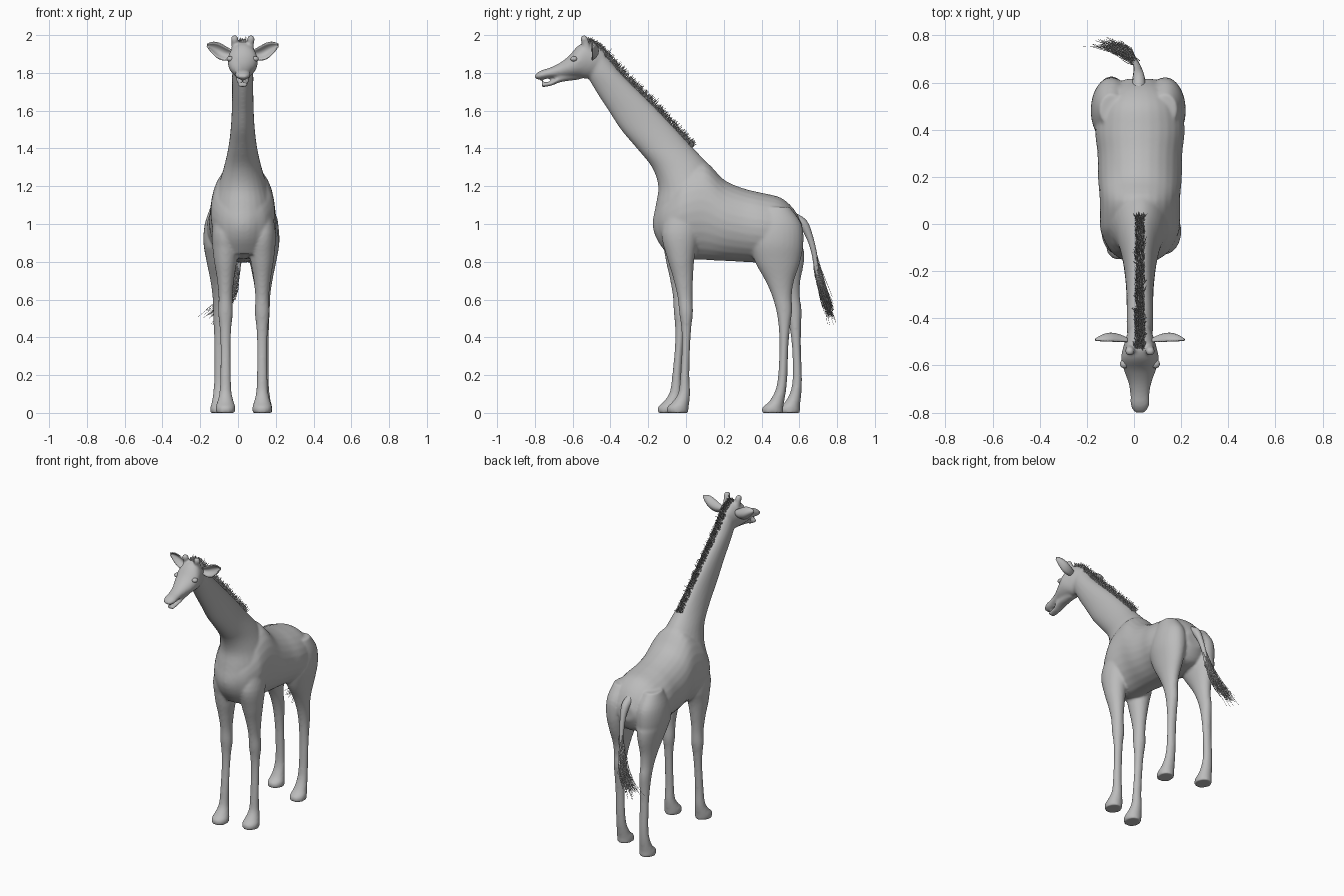
import bpy, bmesh, math, random
from mathutils import Vector

random.seed(4)
cube = bpy.data.objects.get("Cube")
if cube:
    bpy.data.objects.remove(cube)

MID = 0.025  # the animal's own centre line

grey = bpy.data.materials.new("plain grey")
grey.use_nodes = True
grey.diffuse_color = (0.5, 0.5, 0.5, 1)
grey.node_tree.nodes["Principled BSDF"].inputs["Base Color"].default_value = (0.5, 0.5, 0.5, 1)


def catmull(rows, steps=4):
    """Smoothly interpolate rows of numbers."""
    out = []
    for i in range(len(rows) - 1):
        a, b, c, d = (rows[max(0, min(len(rows) - 1, i + k))] for k in (-1, 0, 1, 2))
        for s in range(steps):
            t = s / steps
            out.append([q + 0.5 * t * (r - p + t * (2 * p - 5 * q + 4 * r - e + t * (3 * (q - r) + e - p)))
                        for p, q, r, e in zip(a, b, c, d)])
    return out + [list(rows[-1])]


def loft(bm, axis, rows, x=MID, shift=None, sides=28):
    """Elliptical slices: rows are (position, low, high, half width)."""
    rings = []
    for pos, lo, hi, half in catmull(rows):
        off = shift(pos) if shift else 0
        ring = []
        for k in range(sides):
            a = math.tau * k / sides
            u = (lo + hi) / 2 + math.sin(a) * (hi - lo) / 2 + off
            w = x + math.cos(a) * half
            ring.append(bm.verts.new((w, u, pos) if axis == "z" else (w, pos, u)))
        rings.append(ring)
    for r0, r1 in zip(rings, rings[1:]):
        for k in range(sides):
            n = (k + 1) % sides
            bm.faces.new((r0[k], r0[n], r1[n], r1[k]))
    bm.faces.new(rings[0])
    bm.faces.new(rings[-1])


def finish(obj):
    """Turn curves and modifiers into a smooth mesh with the material."""
    bpy.ops.object.select_all(action="DESELECT")
    obj.select_set(True)
    bpy.context.view_layer.objects.active = obj
    bpy.ops.object.convert(target="MESH")
    obj = bpy.context.view_layer.objects.active
    obj.data.materials.clear()
    obj.data.materials.append(grey)
    bpy.ops.object.shade_smooth()
    return obj


def add(name, data):
    obj = bpy.data.objects.new(name, data)
    bpy.context.collection.objects.link(obj)
    return obj


def mesh_from(name, bm):
    bmesh.ops.recalc_face_normals(bm, faces=bm.faces)
    me = bpy.data.meshes.new(name)
    bm.to_mesh(me)
    bm.free()
    return add(name, me)


def strands(name, paths, depth):
    """Thin round hairs; each path is a list of (point, radius)."""
    cu = bpy.data.curves.new(name, "CURVE")
    cu.dimensions = "3D"
    cu.bevel_depth = depth
    cu.bevel_resolution = 0
    cu.use_fill_caps = True
    for path in paths:
        sp = cu.splines.new("POLY")
        sp.points.add(len(path) - 1)
        for pt, (co, r) in zip(sp.points, path):
            pt.co = (*co, 1)
            pt.radius = r
    return finish(add(name, cu))


# Trunk, neck and head
bm = bmesh.new()
loft(bm, "y", [(-.16, .95, 1.08, .06), (-.12, .87, 1.16, .12), (-.05, .83, 1.25, .16),
               (0, .815, 1.3, .17), (.1, .81, 1.33, .17), (.2, .805, 1.235, .178),
               (.3, .8, 1.19, .18), (.4, .795, 1.165, .19), (.5, .8, 1.14, .175),
               (.57, .82, 1.08, .13), (.615, .9, 1.0, .06)])
loft(bm, "z", [(.84, -.1, .06, .11), (.92, -.155, .15, .135), (1.0, -.177, .2, .15),
               (1.1, -.16, .2, .155), (1.2, -.147, .18, .13), (1.3, -.18, .13, .1),
               (1.4, -.26, .04, .077), (1.5, -.345, -.05, .064), (1.6, -.41, -.145, .058),
               (1.7, -.475, -.245, .056), (1.8, -.53, -.345, .056), (1.88, -.55, -.41, .05)])
loft(bm, "y", [(-.43, 1.85, 1.91, .035), (-.47, 1.79, 1.945, .055), (-.52, 1.77, 1.965, .07),
               (-.57, 1.775, 1.945, .08), (-.62, 1.775, 1.89, .068), (-.67, 1.775, 1.852, .05),
               (-.72, 1.772, 1.828, .041), (-.77, 1.764, 1.812, .04), (-.8, 1.77, 1.79, .022)])
# Lower jaw, slightly open
loft(bm, "y", [(-.56, 1.765, 1.81, .03), (-.66, 1.752, 1.79, .036),
               (-.71, 1.733, 1.758, .03), (-.765, 1.723, 1.747, .024)])

# Legs: the pairs stand a little apart in stride
front = [(0, -.1, .012, .05), (.03, -.1, .014, .052), (.06, -.07, .018, .043), (.11, -.04, .022, .032),
         (.2, -.03, .018, .028), (.35, -.022, .022, .027), (.45, -.025, .028, .031),
         (.53, -.036, .037, .039), (.62, -.046, .034, .037), (.72, -.07, .038, .047),
         (.82, -.1, .045, .063), (.95, -.13, .07, .072), (1.08, -.09, .08, .05)]
hind = [(0, .4, .515, .05), (.03, .405, .515, .05), (.06, .44, .52, .042), (.12, .473, .53, .034),
        (.2, .488, .537, .03), (.35, .495, .542, .03), (.46, .49, .552, .033), (.54, .478, .562, .036),
        (.62, .455, .56, .039), (.7, .42, .572, .05), (.8, .365, .605, .07), (.9, .34, .622, .087),
        (1.0, .36, .612, .08), (1.09, .42, .55, .05)]


def stride(amount):
    return lambda z: amount * max(0, 1 - z / 0.87) ** 0.6


loft(bm, "z", front, .128)
loft(bm, "z", front, -.066, stride(-.05))
loft(bm, "z", hind, .132)
loft(bm, "z", hind, -.096, stride(.09))

# Horns
for side in (-1, 1):
    loft(bm, "z", [(1.91, -.545, -.5, .018), (1.95, -.55, -.51, .016),
                   (1.98, -.56, -.518, .021), (2.0, -.55, -.528, .012)], MID + side * .043)

body = mesh_from("body", bm)
fuse = body.modifiers.new("fuse", "REMESH")
fuse.mode = "VOXEL"
fuse.voxel_size = 0.008
soft = body.modifiers.new("soften", "SMOOTH")
soft.factor = 0.5
soft.iterations = 7
finish(body)

# Ears (cupped leaves) and eyes
for side, label in ((1, "left"), (-1, "right")):
    bm = bmesh.new()
    grid = []
    for d, lo, hi in catmull([(.05, 1.885, 1.915), (.085, 1.868, 1.935), (.125, 1.875, 1.957),
                              (.16, 1.905, 1.962), (.188, 1.94, 1.952)], 3):
        row = []
        for k in range(9):
            v = k / 4 - 1
            cup = (1 - v * v) * (hi - lo) * 0.4
            row.append(bm.verts.new((MID + side * d, -.5 + cup + .04 * (d - .05), lo + (hi - lo) * (v + 1) / 2)))
        grid.append(row)
    for r0, r1 in zip(grid, grid[1:]):
        for k in range(8):
            bm.faces.new((r0[k], r0[k + 1], r1[k + 1], r1[k]))
    ear = mesh_from(label + "_ear", bm)
    thick = ear.modifiers.new("thickness", "SOLIDIFY")
    thick.thickness = 0.007
    thick.offset = 0
    finish(ear)

    bm = bmesh.new()
    bmesh.ops.create_uvsphere(bm, u_segments=16, v_segments=10, radius=.019)
    for vert in bm.verts:
        vert.co.z *= 0.75
        vert.co += Vector((MID + side * .066, -.593, 1.874))
    finish(mesh_from(label + "_eye", bm))

# Tail
tail_path = catmull([(.02, .57, 1.03, .03), (.02, .62, 1.0, .026), (.016, .655, .93, .018),
                     (.008, .68, .84, .014), (0, .692, .76, .012), (-.012, .705, .7, .007)], 5)
cu = bpy.data.curves.new("tail", "CURVE")
cu.dimensions = "3D"
cu.bevel_depth = 1
cu.bevel_resolution = 4
cu.use_fill_caps = True
sp = cu.splines.new("POLY")
sp.points.add(len(tail_path) - 1)
for pt, (x, y, z, r) in zip(sp.points, tail_path):
    pt.co = (x, y, z, 1)
    pt.radius = r
finish(add("tail", cu))


def jitter(sx, sy, sz):
    return Vector((random.gauss(0, sx), random.gauss(0, sy), random.gauss(0, sz)))


# Tail tuft
tuft = []
for i in range(240):
    root = Vector(random.choice(tail_path[15:])[:3]) + jitter(.006, .006, .01)
    bend = Vector((-.02, .725, .63)) + jitter(.018, .018, .02)
    tip = Vector((-.12, .77, .51)) + jitter(.035, .012, .02)
    reach = random.uniform(.65, 1)
    path = []
    for k in range(6):
        t = reach * k / 5
        path.append((root * (1 - t) ** 2 + bend * 2 * t * (1 - t) + tip * t * t, 1 - .12 * k))
    tuft.append(path)
strands("tail_tuft", tuft, .002)

# Mane
crest = catmull([(-.53, 1.96), (-.46, 1.925), (-.345, 1.8), (-.145, 1.6), (.03, 1.41)], 60)
mane = []
for i in range(1500):
    y, z = random.choice(crest)
    root = Vector((MID + random.uniform(-.017, .017), y - .008, z - .008))
    grow = Vector((0, .7, .7)) * random.uniform(.022, .04) + jitter(.005, .006, .006)
    mane.append([(root, 1), (root + grow * .6, .9), (root + grow + jitter(.003, .003, .003), .5)])
strands("mane", mane, .0018)
